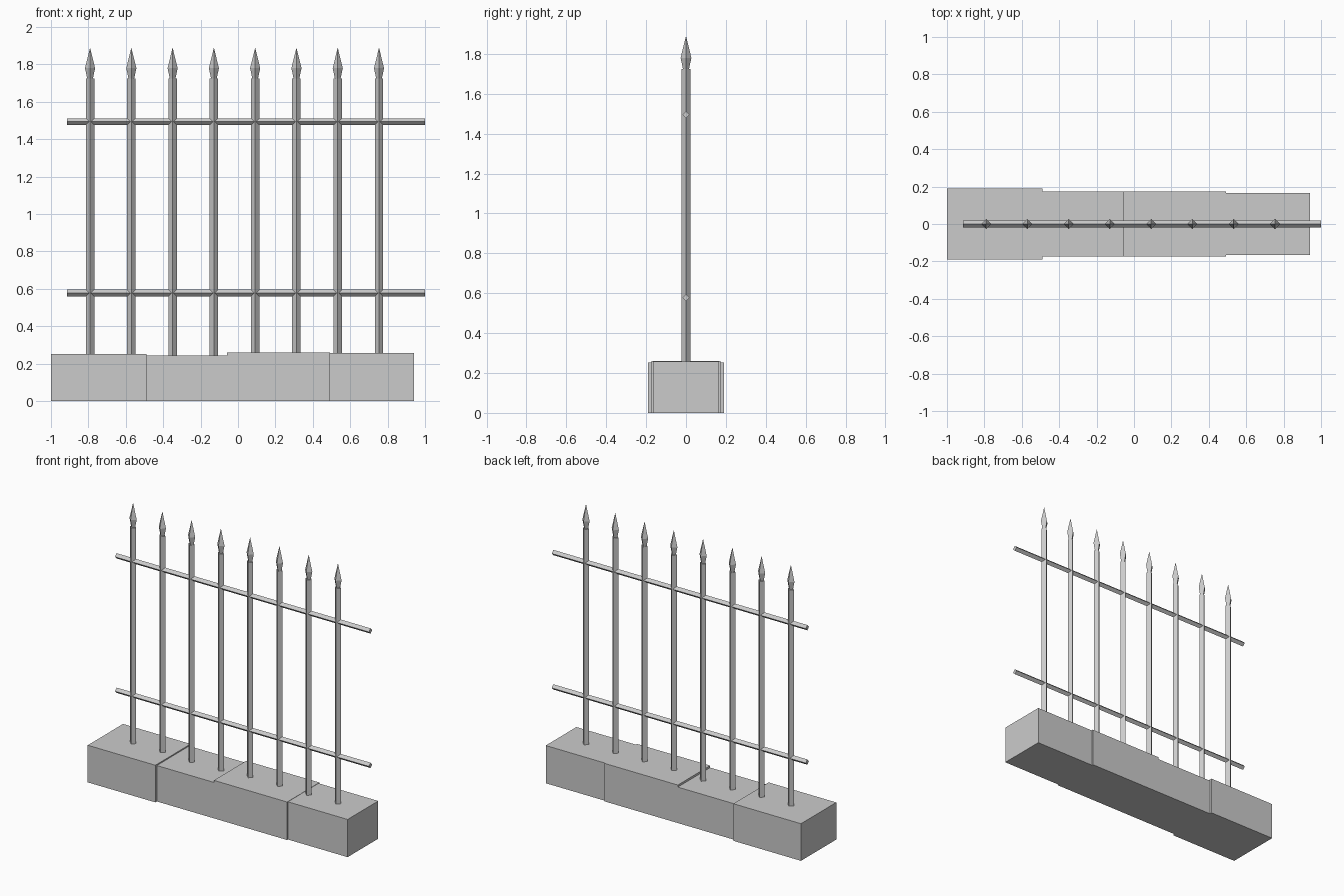
import bpy
from mathutils import Matrix, Vector
from math import cos, sin, pi

if "Cube" in bpy.data.objects:
    bpy.data.objects.remove(bpy.data.objects["Cube"])


def mesh_object(name, verts, faces):
    me = bpy.data.meshes.new(name)
    me.from_pydata(verts, [], faces)
    ob = bpy.data.objects.new(name, me)
    bpy.context.collection.objects.link(ob)
    return ob


def block(name, x0, x1, half_y, top):
    bpy.ops.mesh.primitive_cube_add(size=1, location=((x0 + x1) / 2, 0, top / 2))
    ob = bpy.context.object
    ob.name = name
    ob.scale = (x1 - x0, 2 * half_y, top)
    bpy.ops.object.transform_apply(location=False, rotation=False, scale=True)


def diamond_lathe(name, profile, matrix):
    """Four-sided solid along local z from (radius, z) pairs, corners on the axes."""
    verts, faces = [], []
    for r, z in profile:
        for k in range(4):
            a = k * pi / 2
            verts.append(matrix @ Vector((r * cos(a), r * sin(a), z)))
    n = len(profile)
    for i in range(n - 1):
        for k in range(4):
            a, b = i * 4 + k, i * 4 + (k + 1) % 4
            faces.append((a, b, b + 4, a + 4))
    faces.append((3, 2, 1, 0))
    faces.append(tuple(range(4 * n - 4, 4 * n)))
    return mesh_object(name, verts, faces)


# Stone base blocks of slightly different sizes
block("base_block_left", -1.0, -0.49, 0.19, 0.253)
block("base_block_mid_left", -0.49, -0.06, 0.174, 0.245)
block("base_block_mid_right", -0.06, 0.492, 0.174, 0.259)
block("base_block_right", 0.492, 0.942, 0.165, 0.257)

# Vertical bars with spear points
for i in range(8):
    m = Matrix.Translation((-0.791 + i * 0.2207, 0, 0))
    diamond_lathe(f"bar_{i + 1}", [(0.0225, 0.22), (0.0225, 1.725)], m)
    diamond_lathe(f"spear_point_{i + 1}",
                  [(0.013, 1.715), (0.027, 1.78), (0.0005, 1.888)], m)

# Horizontal rails
for name, z in (("lower_rail", 0.578), ("upper_rail", 1.494)):
    m = Matrix.Translation((0, 0, z)) @ Matrix.Rotation(pi / 2, 4, 'Y')
    diamond_lathe(name, [(0.018, -0.915), (0.018, 1.0)], m)
